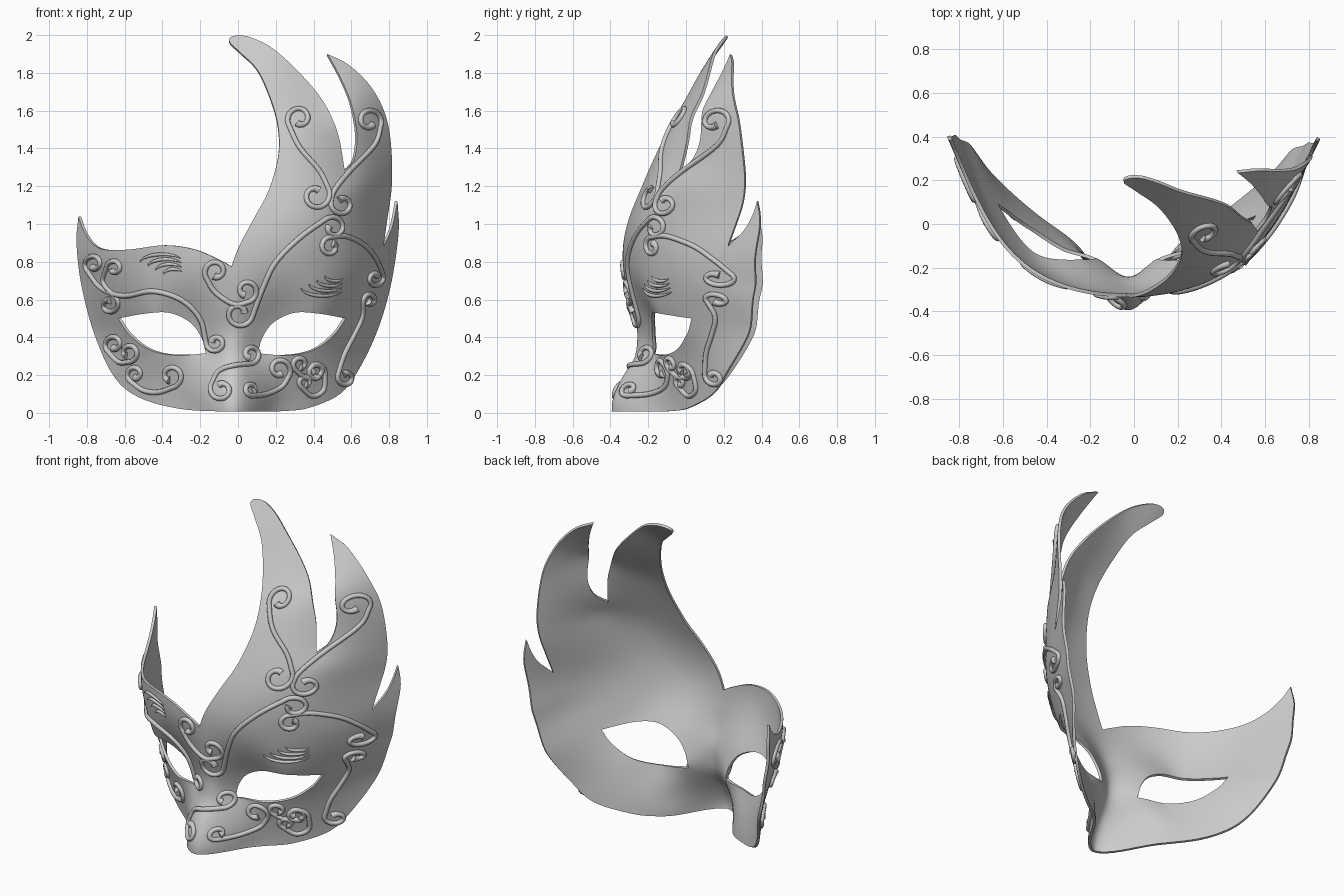
import bpy, math
from mathutils import Vector
from mathutils.geometry import delaunay_2d_cdt

if "Cube" in bpy.data.objects:
    bpy.data.objects.remove(bpy.data.objects["Cube"])

AXIS = -0.02  # mirror line of the face


def smooth(pts, n=8):
    """Catmull-Rom curve through 2D points."""
    p = [Vector(q) for q in pts]
    p = [2 * p[0] - p[1]] + p + [2 * p[-1] - p[-2]]
    out = []
    for a, b, c, d in zip(p, p[1:], p[2:], p[3:]):
        for i in range(n):
            t = i / n
            out.append(0.5 * (2 * b + (c - a) * t + (2 * a - 5 * b + 4 * c - d) * t * t
                              + (3 * b - a - 3 * c + d) * t ** 3))
    return out + [p[-2]]


# Depth of the face and feathers: control heights (x, z, y), interpolated by a thin plate
centre = [(0, .0, -.395), (0, .1, -.38), (0, .2, -.335), (0, .36, -.265), (0, .55, -.295),
          (0, .75, -.33), (0, .92, -.33), (0.02, 1.98, .2)]
lower = [(.1, .02, -.31), (.2, .02, -.14), (.1, .2, -.25), (.2, .2, -.15), (.12, .33, -.175),
         (.38, .03, 0), (.54, .1, .12), (.65, .23, .21), (.755, .44, .33), (.83, .68, .37),
         (.87, .9, .385), (.867, 1.08, .385), (.42, .33, -.05), (.28, .3, -.13), (.59, .5, .03),
         (.45, .53, -.14), (.32, .54, -.18), (.2, .49, -.185)]
upper = [(.2, .8, -.31), (.43, .8, -.22), (.61, .8, -.07), (.73, .8, .11), (.75, .65, .2),
         (.79, .88, .22), (.19, 1.18, -.24), (.47, 1.15, -.175), (.66, 1.2, .0), (.83, 1.25, .3),
         (.23, 1.45, -.12), (.37, 1.5, -.07), (.585, 1.29, -.03), (.63, 1.6, .085),
         (.51, 1.9, .24), (.72, 1.55, .16), (.8, 1.58, .27), (.19, 1.7, .02), (.55, 1.475, .01),
         (.46, 1.66, .07), (.22, 1.92, .15)]


def mirror(x):
    """Left twin of a right-hand x; the eyes sit further left than the outer edge does."""
    return -x - .06 * (1 - (x / .84) ** 2)


ctrl = [(x + AXIS, z, y) for x, z, y in centre + lower + upper]
ctrl += [(mirror(x + AXIS), z, y) for x, z, y in lower + upper]


def kernel(dx, dz):
    r2 = dx * dx + dz * dz
    return r2 * math.log(r2) if r2 > 1e-12 else 0.0


def solve(m):
    n = len(m)
    for i in range(n):
        k = max(range(i, n), key=lambda r: abs(m[r][i]))
        m[i], m[k] = m[k], m[i]
        for r in range(i + 1, n):
            f = m[r][i] / m[i][i]
            if f:
                m[r] = [a - f * b for a, b in zip(m[r], m[i])]
    w = [0.0] * n
    for i in reversed(range(n)):
        w[i] = (m[i][n] - sum(m[i][j] * w[j] for j in range(i + 1, n))) / m[i][i]
    return w


rows = [[kernel(a[0] - b[0], a[1] - b[1]) + (0.004 if a is b else 0) for b in ctrl]
        + [1, a[0], a[1], a[2]] for a in ctrl]
rows += [[c[0] ** p * c[1] ** q for c in ctrl] + [0] * 4 for p, q in ((0, 0), (1, 0), (0, 1))]
W = solve(rows)


def depth(x, z):
    y = W[-3] + W[-2] * x + W[-1] * z
    return min(.4, y + sum(w * kernel(x - c[0], z - c[1]) for w, c in zip(W, ctrl)))


# Outline in front view, one smooth run between each pair of sharp tips
chin = [(-.845, 1.04), (-.855, .9), (-.83, .68), (-.76, .415), (-.655, .19), (-.52, .08), (-.31, .022),
        (-.1, .008), (.1, .008), (.25, .01), (.38, .028), (.54, .1), (.64, .23), (.74, .44), (.81, .68),
        (.85, .95), (.845, 1.12)]
side_tip = [(.845, 1.12), (.815, .98), (.77, .88)]
outer_feather = [(.77, .88), (.79, 1.02), (.815, 1.21), (.81, 1.42), (.78, 1.58), (.705, 1.725),
                 (.59, 1.84), (.475, 1.9)]
outer_inner = [(.475, 1.9), (.545, 1.77), (.6, 1.635), (.63, 1.475), (.615, 1.345), (.565, 1.285)]
tall_feather = [(.565, 1.285), (.53, 1.475), (.46, 1.635), (.35, 1.775), (.19, 1.925), (.06, 1.99),
                (-.025, 1.995), (-.045, 1.965), (.01, 1.91), (.1, 1.82), (.165, 1.685), (.21, 1.53),
                (.215, 1.37), (.165, 1.185), (.09, 1.04), (.01, .89), (-.035, .775)]
brow = [(-.035, .775), (-.1, .81), (-.23, .865), (-.39, .887), (-.575, .865), (-.71, .865),
        (-.775, .9), (-.82, .97), (-.845, 1.04)]
outline = []
for run in (chin, side_tip, outer_feather, outer_inner, tall_feather, brow):
    outline += smooth(run)[:-1]
eye_top = [(.105, .315), (.13, .4), (.19, .48), (.3, .53), (.43, .525), (.57, .5)]
eye_low = [(.57, .5), (.51, .415), (.405, .335), (.27, .305), (.105, .315)]
eye_r = smooth(eye_top)[:-1] + smooth(eye_low)[:-1]
eye_l = [Vector((-.065 - p.x, p.y)) for p in eye_r]
loops = [outline, eye_r, eye_l]


def inside(p, poly):
    hit = False
    for a, b in zip(poly, poly[1:] + poly[:1]):
        if (a.y > p.y) != (b.y > p.y) and p.x < a.x + (p.y - a.y) * (b.x - a.x) / (b.y - a.y):
            hit = not hit
    return hit


def in_mask(p):
    return inside(p, outline) and not inside(p, eye_r) and not inside(p, eye_l)


# Mask shell: triangulated outline lifted to its depth, then thickened backwards
pts, edges = [], []
for lp in loops:
    s = len(pts)
    pts += lp
    edges += [(s + i, s + (i + 1) % len(lp)) for i in range(len(lp))]
rim = list(pts)
STEP = .027
for j in range(1, 75):
    for i in range(-33, 33):
        p = Vector(((i + .5 * (j % 2)) * STEP, j * STEP))
        if in_mask(p) and min((p - q).length_squared for q in rim) > .00016:
            pts.append(p)
vs, _, fs, *_ = delaunay_2d_cdt(pts, edges, [], 0, 1e-6)
fs = [f for f in fs if in_mask(sum((vs[i] for i in f), Vector((0, 0))) / 3)]
mesh = bpy.data.meshes.new("mask_shell")
mesh.from_pydata([(v.x, depth(v.x, v.y), v.y) for v in vs], [], fs)
shell = bpy.data.objects.new("mask_shell", mesh)
bpy.context.collection.objects.link(shell)
bpy.context.view_layer.objects.active = shell
shell.select_set(True)
mod = shell.modifiers.new("thickness", 'SOLIDIFY')
mod.thickness, mod.offset = .016, -1
bpy.ops.object.modifier_apply(modifier=mod.name)
bpy.ops.object.shade_smooth_by_angle(angle=math.radians(40))


# Raised ornament: tubes lying on the surface
def tube_set(name, bevel):
    cu = bpy.data.curves.new(name, 'CURVE')
    cu.dimensions, cu.bevel_depth, cu.bevel_resolution, cu.use_fill_caps = '3D', bevel, 2, True
    bpy.context.collection.objects.link(bpy.data.objects.new(name, cu))
    return cu


def lay(cu, path, radii):
    sp = cu.splines.new('POLY')
    sp.points.add(len(path) - 1)
    for pt, p, r in zip(sp.points, path, radii):
        y, e = depth(p.x, p.y), .004
        n = Vector(((depth(p.x + e, p.y) - y) / e, -1, (depth(p.x, p.y + e) - y) / e)).normalized()
        pt.co = (*(Vector((p.x, y, p.y)) + n * .004), 1)
        pt.radius = r
    sp.use_smooth = True


def curl(p, way, sign, r, n=22):
    """Tightening spiral that carries on from p in direction way."""
    a, out, da = math.atan2(way.y, way.x), [], 2 * math.pi * .92 / n
    for i in range(n):
        a += sign * da
        p = p + Vector((math.cos(a), math.sin(a))) * da * r * (1 - .6 * i / n)
        out.append(p)
    return out


scrolls = tube_set("scrollwork", .014)


def scroll(stem, s0, r0, s1, r1):
    mid = smooth(stem, 6)
    path = curl(mid[0], mid[0] - mid[1], s0, r0)[::-1] + mid + curl(mid[-1], mid[-1] - mid[-2], s1, r1)
    n = len(path)
    lay(scrolls, path, [1 + .5 * max(0, 1 - min(i, n - 1 - i) / 5) for i in range(n)])


# feather scrolls
scroll([(.265, 1.53), (.325, 1.405), (.43, 1.28), (.48, 1.18)], -1, .065, -1, .075)
scroll([(.755, 1.53), (.72, 1.42), (.59, 1.28), (.51, 1.18), (.49, 1.12)], 1, .065, 1, .06)
scroll([(.07, .5), (.13, .66), (.2, .8), (.33, .93), (.47, 1.03)], -1, .07, -1, .06)
scroll([(.48, .93), (.57, .935), (.67, .885), (.73, .81), (.765, .73)], 1, .05, -1, .045)
# right cheek scrolls
scroll([(.66, .6), (.655, .51), (.61, .41), (.56, .31), (.525, .2)], -1, .035, 1, .045)
scroll([(.07, .09), (.15, .1), (.23, .14), (.27, .2)], -1, .035, 1, .06)
scroll([(.33, .14), (.39, .09), (.45, .12), (.46, .21)], -1, .035, 1, .05)
scroll([(.3, .23), (.35, .19), (.41, .19)], -1, .04, 1, .04)
# nose scrolls
scroll([(-.17, .72), (-.12, .64), (-.02, .575), (.06, .59)], -1, .06, 1, .06)
scroll([(-.14, .15), (-.1, .22), (-.02, .25), (.07, .26)], 1, .06, 1, .05)
# left side scrolls
scroll([(-.8, .76), (-.72, .66), (-.6, .62), (-.45, .645), (-.3, .6), (-.2, .5), (-.165, .36)],
       -1, .05, 1, .05)
scroll([(-.69, .78), (-.71, .69), (-.64, .61)], -1, .04, -1, .05)
scroll([(-.57, .17), (-.5, .12), (-.42, .11), (-.33, .14)], -1, .045, 1, .06)
scroll([(-.69, .33), (-.63, .27), (-.57, .27)], -1, .05, 1, .05)

# Feathered brow marks: small tapered strokes above each eye
marks = tube_set("brow_marks", .008)
for cx, cz, flip in ((-.4, .79, 1), (.45, .67, -1)):
    for k in range(4):
        w, h = .12 - .022 * k, .05 - .006 * k
        path = [Vector((cx + .02 * k - w * math.cos(t), cz + flip * (h * math.sin(t) - .02 * k)))
                for t in [.2 + 2.3 * i / 10 for i in range(11)]]
        lay(marks, path, [.3 + .9 * math.sin(math.pi * i / 10) for i in range(11)])
